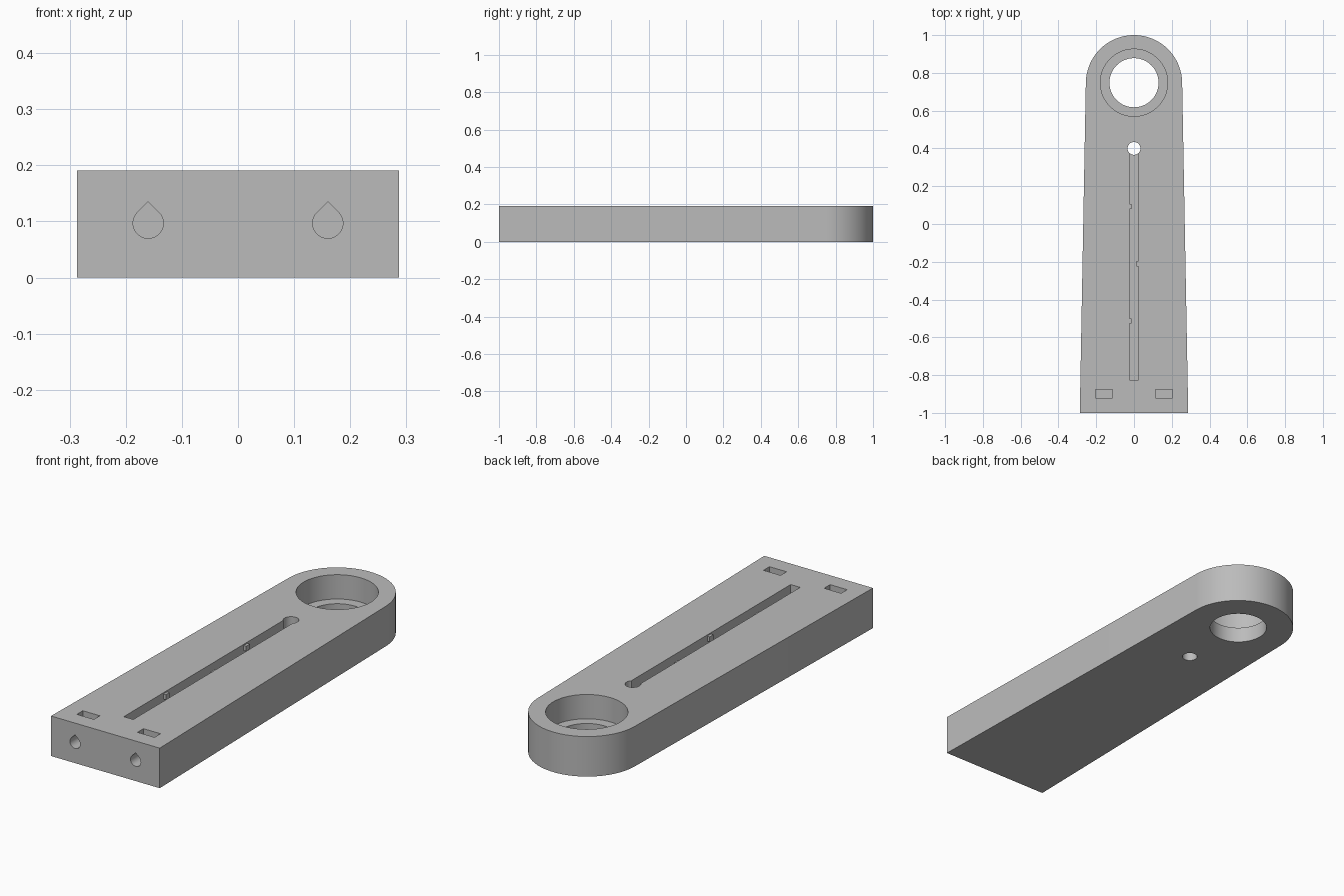
import bpy, math

cube = bpy.data.objects.get("Cube")
if cube:
    bpy.data.objects.remove(cube, do_unlink=True)

HEIGHT = 0.191
EYE_Y = 0.745
SEGMENTS = 96

grey = bpy.data.materials.new("plain_grey")
grey.use_nodes = True
colour = (0.5, 0.5, 0.5, 1)
grey.diffuse_color = colour
grey.node_tree.nodes["Principled BSDF"].inputs["Base Color"].default_value = colour


def arc(cx, cy, r, start, end, n):
    angles = [math.radians(start + (end - start) * i / n) for i in range(n + 1)]
    return [(cx + r * math.cos(a), cy + r * math.sin(a)) for a in angles]


def circle(cx, cy, r):
    return arc(cx, cy, r, 0, 360, SEGMENTS)[:-1]


def rectangle(x0, x1, y0, y1):
    return [(x0, y0), (x1, y0), (x1, y1), (x0, y1)]


def prism(name, outline, low, high, along_y=False):
    """Extrude a closed counter-clockwise outline along z, or along y."""
    n = len(outline)
    if along_y:
        outline = outline[::-1]
        verts = [(a, d, b) for d in (low, high) for a, b in outline]
    else:
        verts = [(a, b, d) for d in (low, high) for a, b in outline]
    faces = [tuple(range(n))[::-1], tuple(range(n, 2 * n))]
    faces += [(i, (i + 1) % n, (i + 1) % n + n, i + n) for i in range(n)]
    mesh = bpy.data.meshes.new(name)
    mesh.from_pydata(verts, [], faces)
    mesh.materials.append(grey)
    obj = bpy.data.objects.new(name, mesh)
    bpy.context.collection.objects.link(obj)
    return obj


# Tapered arm with a rounded eye end
lean = math.degrees(math.atan2(0.032, 1.75))
outline = [(-0.287, -1), (0.287, -1)]
outline += arc(0, EYE_Y, 0.255, lean, 180 - lean, SEGMENTS // 2)
arm = prism("arm", outline, 0, HEIGHT)

# Stepped bore, cable hole and cable channel
TOP = HEIGHT + 0.05
cutters = [
    prism("bearing_pocket", circle(0, EYE_Y + 0.003, 0.178), 0.075, TOP),
    prism("eye_hole", circle(0, EYE_Y + 0.003, 0.13), -0.05, TOP),
    prism("cable_hole", circle(0, 0.4, 0.034), -0.05, TOP),
    prism("cable_channel", rectangle(-0.025, 0.025, -0.825, 0.4), 0.1, TOP),
]

# Nut pockets with teardrop screw holes from the end face
for side in (-1, 1):
    x, z, r = side * 0.16, 0.097, 0.027
    cutters.append(prism("nut_pocket", rectangle(x - 0.045, x + 0.045, -0.922, -0.877), 0.05, TOP))
    teardrop = arc(x, z, r, 135, 405, 40) + [(x, z + r * math.sqrt(2))]
    cutters.append(prism("screw_hole", teardrop, -1.05, -0.82, along_y=True))

for cutter in cutters:
    cutter.hide_render = True
    cut = arm.modifiers.new(cutter.name, "BOOLEAN")
    cut.operation = "DIFFERENCE"
    cut.solver = "EXACT"
    cut.object = cutter

# Bake the cuts and drop the cutters
bpy.context.view_layer.update()
baked = bpy.data.meshes.new_from_object(arm.evaluated_get(bpy.context.evaluated_depsgraph_get()))
arm.modifiers.clear()
arm.data = baked
baked.name = "arm"
for cutter in cutters:
    bpy.data.objects.remove(cutter, do_unlink=True)

# Small cable clips on alternating channel walls
for side, y in ((-1, 0.093), (1, -0.21), (-1, -0.513)):
    inner, outer = side * 0.012, side * 0.03
    prism("cable_clip", rectangle(min(inner, outer), max(inner, outer), y - 0.014, y + 0.014),
          HEIGHT - 0.03, HEIGHT - 0.006)

# Smooth round walls, sharp edges kept
bpy.ops.object.select_all(action="DESELECT")
arm.select_set(True)
bpy.context.view_layer.objects.active = arm
bpy.ops.object.shade_smooth_by_angle(angle=math.radians(30))
